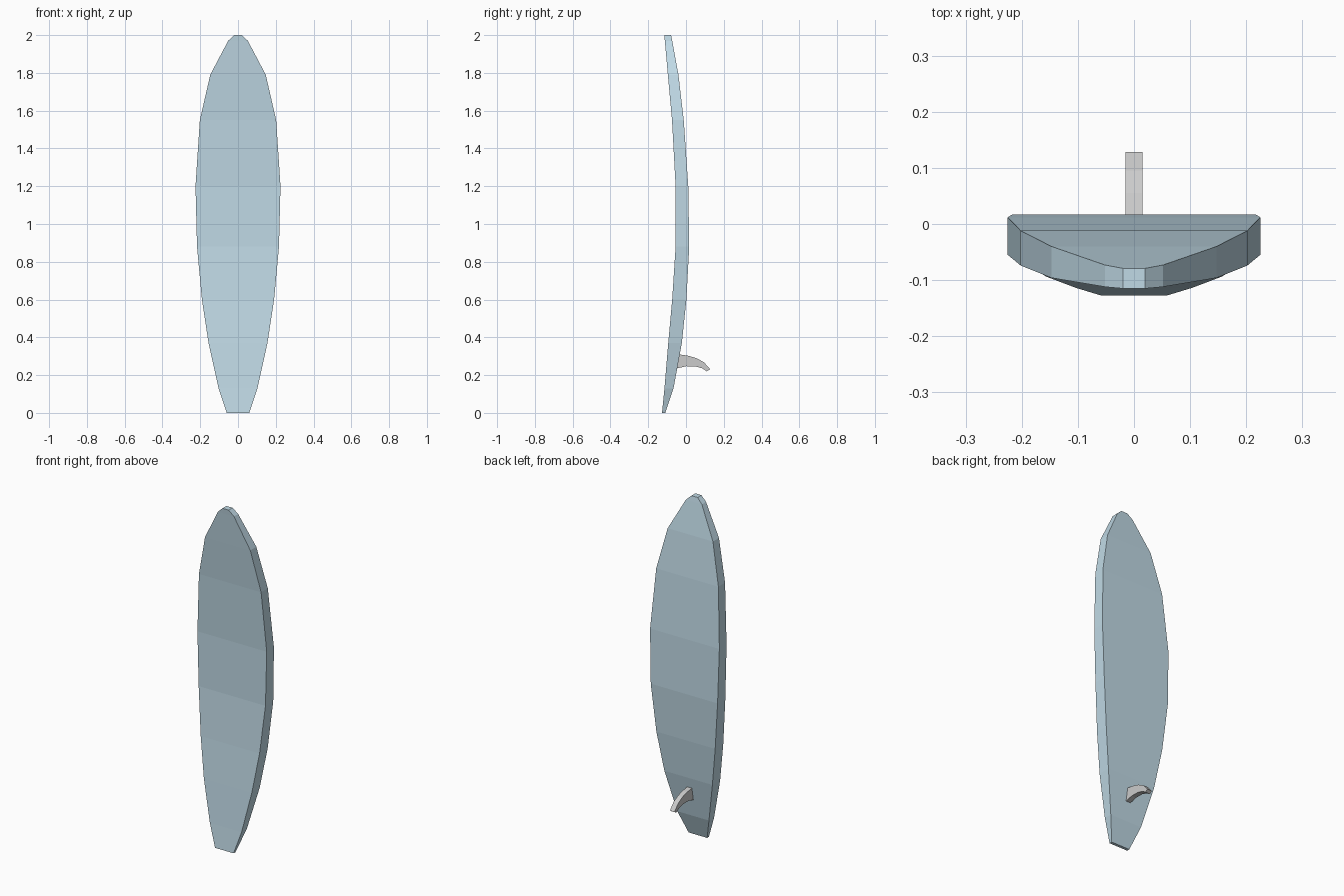
import bpy, bmesh

if "Cube" in bpy.data.objects:
    bpy.data.objects.remove(bpy.data.objects["Cube"])

def make_object(name, bm):
    bmesh.ops.recalc_face_normals(bm, faces=bm.faces)
    me = bpy.data.meshes.new(name)
    bm.to_mesh(me)
    bm.free()
    ob = bpy.data.objects.new(name, me)
    bpy.context.collection.objects.link(ob)
    return ob

# Board stations: height, half width, front y, back y
stations = [
    (0.00, 0.060, -0.127, -0.110),
    (0.13, 0.103, -0.114, -0.066),
    (0.37, 0.156, -0.094, -0.022),
    (0.60, 0.191, -0.073, 0.002),
    (0.88, 0.217, -0.055, 0.017),
    (1.20, 0.225, -0.055, 0.012),
    (1.55, 0.202, -0.074, -0.012),
    (1.79, 0.147, -0.096, -0.040),
    (1.97, 0.052, -0.112, -0.073),
    (2.00, 0.020, -0.115, -0.079),
]
bm = bmesh.new()
rings = [[bm.verts.new(c) for c in ((-w, f, z), (w, f, z), (w, b, z), (-w, b, z))]
         for z, w, f, b in stations]
for lo, hi in zip(rings, rings[1:]):
    for i in range(4):
        j = (i + 1) % 4
        bm.faces.new((lo[i], lo[j], hi[j], hi[i]))
bm.faces.new(rings[0])
bm.faces.new(rings[-1])
board = make_object("board", bm)
mat = bpy.data.materials.new("pale_blue")
mat.diffuse_color = (0.53, 0.70, 0.79, 1)
mat.use_nodes = True
mat.node_tree.nodes["Principled BSDF"].inputs["Base Color"].default_value = mat.diffuse_color
board.data.materials.append(mat)

# Curved fin: pairs of upper and lower profile points (y, z)
fin_pairs = [
    ((-0.040, 0.310), (-0.050, 0.235)),
    ((0.010, 0.303), (0.000, 0.247)),
    ((0.055, 0.290), (0.050, 0.246)),
    ((0.095, 0.268), (0.088, 0.235)),
    ((0.128, 0.231), (0.110, 0.220)),
]
half = 0.015
bm = bmesh.new()
rings = [[bm.verts.new((x, *p)) for x, p in ((-half, u), (half, u), (half, l), (-half, l))]
         for u, l in fin_pairs]
for lo, hi in zip(rings, rings[1:]):
    for i in range(4):
        j = (i + 1) % 4
        bm.faces.new((lo[i], lo[j], hi[j], hi[i]))
bm.faces.new(rings[0])
bm.faces.new(rings[-1])
make_object("fin", bm)
